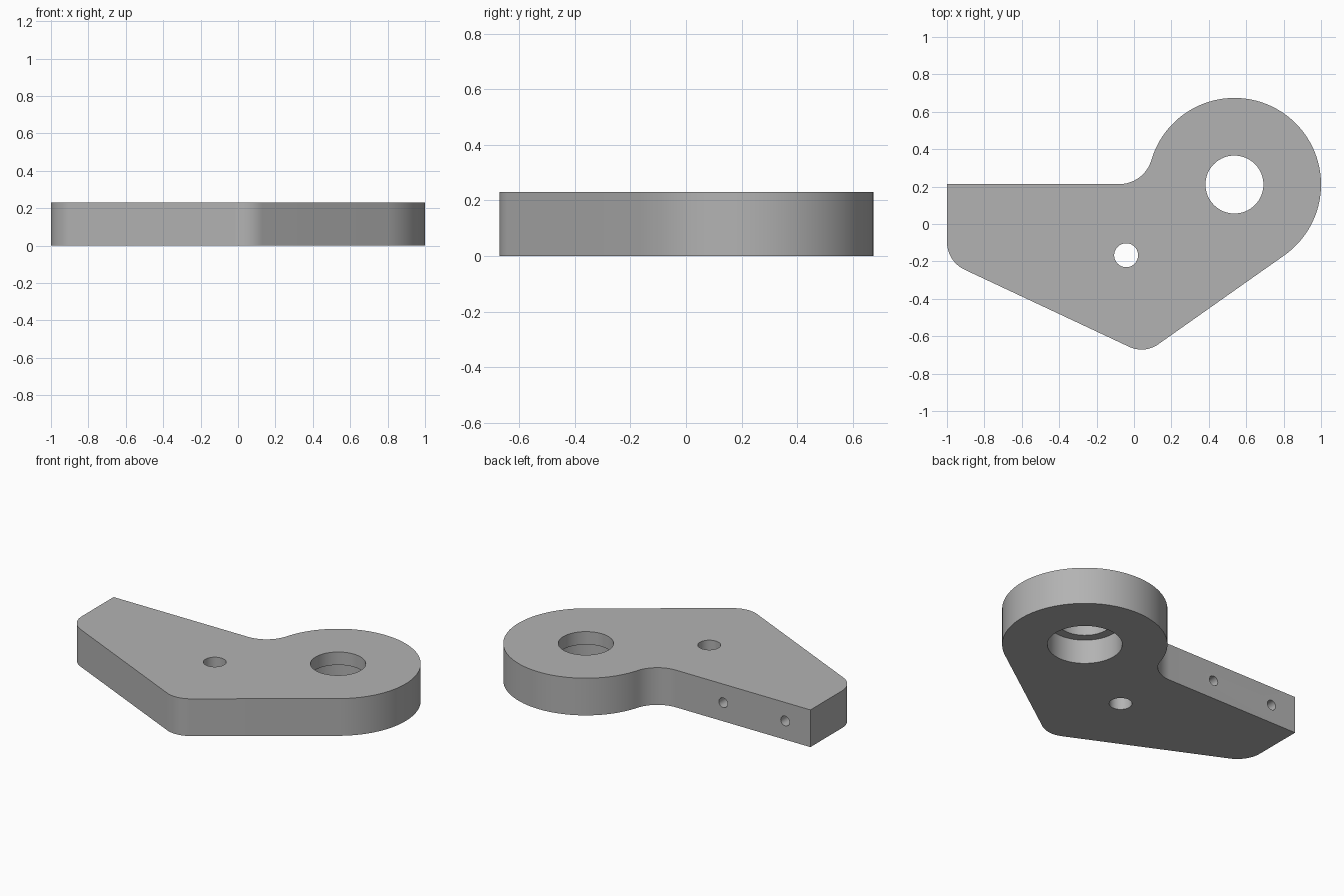
import bpy, bmesh, math
from mathutils import Vector

if "Cube" in bpy.data.objects:
    bpy.data.objects.remove(bpy.data.objects["Cube"])

THICK = 0.23
BIG = Vector((0.537, 0.211))      # centre of the round boss
R_BIG = 0.463
BACK = 0.213                      # y of the straight back edge

steel = bpy.data.materials.new("plain grey")
steel.diffuse_color = (0.45, 0.45, 0.45, 1)
steel.use_nodes = True
steel.node_tree.nodes["Principled BSDF"].inputs["Base Color"].default_value = steel.diffuse_color


def arc(c, r, a0, a1, n):
    return [Vector((c[0] + r * math.cos(a0 + (a1 - a0) * i / n),
                    c[1] + r * math.sin(a0 + (a1 - a0) * i / n))) for i in range(n + 1)]


def fillet(prev, corner, nxt, r, n=16):
    """Rounded convex corner between two straight edges."""
    u, v = (prev - corner).normalized(), (nxt - corner).normalized()
    half = u.angle(v) / 2
    c = corner + (u + v).normalized() * (r / math.sin(half))
    t0 = corner + u * (r / math.tan(half)) - c
    t1 = corner + v * (r / math.tan(half)) - c
    a0, a1 = math.atan2(t0.y, t0.x), math.atan2(t1.y, t1.x)
    if a1 < a0:
        a1 += 2 * math.pi
    return arc(c, r, a0, a1, n)


def cutter(name, loc, r, depth, rot=(0, 0, 0), n=64):
    bpy.ops.mesh.primitive_cylinder_add(vertices=n, radius=r, depth=depth,
                                        location=loc, rotation=rot)
    ob = bpy.context.object
    ob.name = name
    ob.hide_render = True
    return ob


# Outline, counter-clockwise from the back left corner
r_in = 0.18
cx = BIG.x - math.sqrt((R_BIG + r_in) ** 2 - (BACK + r_in - BIG.y) ** 2)
neck = Vector((cx, BACK + r_in))              # centre of the concave neck
to_neck = neck - BIG
a_neck = math.atan2(to_neck.y, to_neck.x)
a_tan = math.atan(0.705) - math.pi / 2        # where the front edge meets the boss
tangent = BIG + R_BIG * Vector((math.cos(a_tan), math.sin(a_tan)))
back_left = Vector((-1, BACK))
left_low = Vector((-1, -0.20))
nose = Vector((0.056, -0.695))

outline = [back_left]
outline += fillet(back_left, left_low, nose, 0.165)
outline += fillet(left_low, nose, tangent, 0.155)
outline += arc(BIG, R_BIG, a_tan, a_neck, 80)
outline += arc(neck, r_in, a_neck - math.pi, -math.pi / 2, 20)[1:] if a_neck - math.pi > -math.pi / 2 \
    else arc(neck, r_in, a_neck + math.pi, 1.5 * math.pi, 20)[1:]

# Plate body
bm = bmesh.new()
face = bm.faces.new([bm.verts.new((p.x, p.y, 0)) for p in outline])
top = bmesh.ops.extrude_face_region(bm, geom=[face])
bmesh.ops.translate(bm, vec=(0, 0, THICK),
                    verts=[v for v in top["geom"] if isinstance(v, bmesh.types.BMVert)])
bmesh.ops.recalc_face_normals(bm, faces=bm.faces)
mesh = bpy.data.meshes.new("bracket_plate")
bm.to_mesh(mesh)
bm.free()
plate = bpy.data.objects.new("bracket_plate", mesh)
bpy.context.collection.objects.link(plate)
mesh.materials.append(steel)

# Bore with a wider pocket below, pivot hole, and two blind holes in the back edge
cutters = [
    cutter("bore_cutter", (BIG.x, BIG.y, 0.2), 0.155, 0.4),
    cutter("pocket_cutter", (BIG.x, BIG.y, 0.05), 0.21, 0.2),
    cutter("pivot_cutter", (-0.042, -0.167, 0.1), 0.064, 0.6, n=48),
]
for x in (-0.404, -0.827):
    cutters.append(cutter("edge_hole_cutter", (x, BACK, THICK / 2), 0.03, 0.44,
                          (math.pi / 2, 0, 0), 32))
for c in cutters:
    mod = plate.modifiers.new(c.name, 'BOOLEAN')
    mod.operation = 'DIFFERENCE'
    mod.solver = 'EXACT'
    mod.object = c

# Bake the cuts and drop the cutters
dg = bpy.context.evaluated_depsgraph_get()
baked = bpy.data.meshes.new_from_object(plate.evaluated_get(dg))
plate.modifiers.clear()
plate.data = baked
baked.materials.clear()
baked.materials.append(steel)
for p in baked.polygons:
    p.material_index = 0
for c in cutters:
    bpy.data.objects.remove(c)

bpy.ops.object.select_all(action='DESELECT')
plate.select_set(True)
bpy.context.view_layer.objects.active = plate
bpy.ops.object.shade_smooth_by_angle(angle=math.radians(30))
